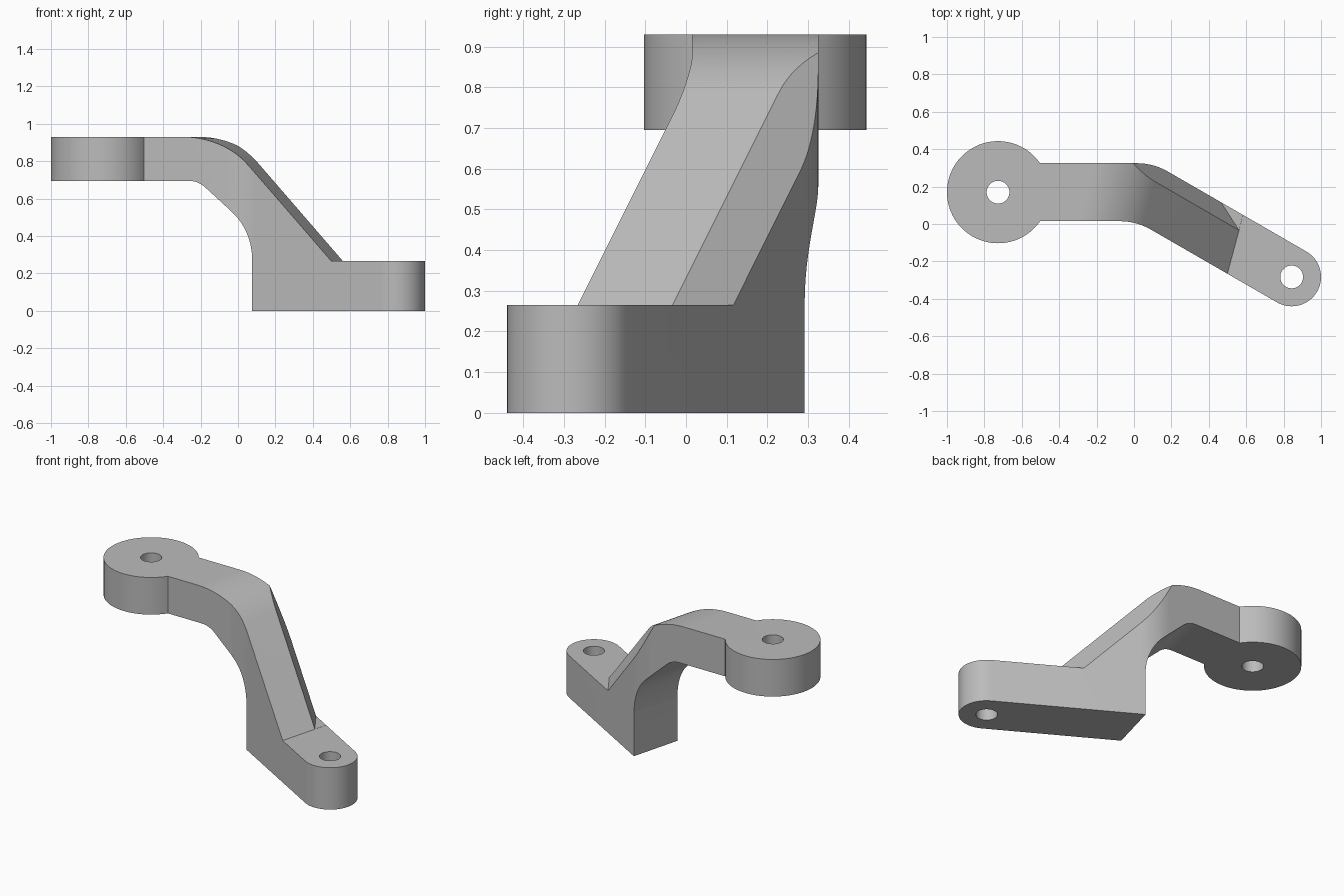
import bpy
import bmesh
from math import sin, cos, pi, atan2, radians, sqrt
from mathutils import Vector

cube = bpy.data.objects.get("Cube")
if cube:
    bpy.data.objects.remove(cube, do_unlink=True)

grey = bpy.data.materials.new("plain grey")
grey.use_nodes = True
grey.diffuse_color = (0.5, 0.5, 0.5, 1)
grey.node_tree.nodes["Principled BSDF"].inputs["Base Color"].default_value = (0.5, 0.5, 0.5, 1)


def arc(centre, r, start, end, steps):
    return [Vector((centre[0] + r * cos(start + (end - start) * i / steps),
                    centre[1] + r * sin(start + (end - start) * i / steps)))
            for i in range(steps + 1)]


def rounded(corners, steps=16):
    """Polygon whose corners (x, y, tangent length) are replaced by true arcs."""
    pts = []
    for i, (x, y, length) in enumerate(corners):
        p = Vector((x, y))
        if not length:
            pts.append(p)
            continue
        d1 = (Vector(corners[i - 1][:2]) - p).normalized()
        d2 = (Vector(corners[(i + 1) % len(corners)][:2]) - p).normalized()
        c = p + (d1 + d2) * (length / (1 + d1.dot(d2)))
        a, b = p + d1 * length - c, p + d2 * length - c
        start = atan2(a.y, a.x)
        turn = (atan2(b.y, b.x) - start + pi) % (2 * pi) - pi
        pts += arc(c, a.length, start, start + turn, steps)
    return pts


def prism(name, pts, origin, axis_a, axis_b, sweep):
    """Extrude a flat outline, laid on two axes, along the sweep vector."""
    bm = bmesh.new()
    verts = [bm.verts.new(Vector(origin) + axis_a * p[0] + axis_b * p[1]) for p in pts]
    face = bm.faces.new(verts)
    top = bmesh.ops.extrude_face_region(bm, geom=[face])["geom"]
    bmesh.ops.translate(bm, vec=sweep, verts=[v for v in top if isinstance(v, bmesh.types.BMVert)])
    bmesh.ops.remove_doubles(bm, verts=bm.verts, dist=1e-5)
    bmesh.ops.recalc_face_normals(bm, faces=bm.faces)
    mesh = bpy.data.meshes.new(name)
    bm.to_mesh(mesh)
    bm.free()
    mesh.materials.append(grey)
    obj = bpy.data.objects.new(name, mesh)
    bpy.context.collection.objects.link(obj)
    return obj


X, Y, Z = Vector((1, 0, 0)), Vector((0, 1, 0)), Vector((0, 0, 1))
FOOT, UNDER, TOP = 0.265, 0.695, 0.93
HEAD, HEAD_R = Vector((-0.727, 0.17)), 0.273
TOE, TOE_R = Vector((0.843, -0.283)), 0.157
HOLE_R = 0.061

# Plan outline: round head, straight arm, 30 degree bend, rounded toe
along = Vector((cos(radians(30)), -sin(radians(30))))
across = Vector((-along.y, along.x))
tip = TOE + along * TOE_R
front_tip, back_tip = tip - across * TOE_R, tip + across * TOE_R
front_y, back_y = HEAD.y - 0.155, HEAD.y + 0.155


def bend(corner, y):
    return corner.x + along.x * (y - corner.y) / along.y


opening = atan2(0.155, sqrt(HEAD_R ** 2 - 0.155 ** 2))
head_arc = arc(HEAD, HEAD_R, opening, 2 * pi - opening, 72)
outline = rounded([(p.x, p.y, 0) for p in head_arc] + [
    (bend(front_tip, front_y), front_y, 0.09),
    (*front_tip, TOE_R),
    (*back_tip, TOE_R),
    (bend(back_tip, back_y), back_y, 0.09)])
bracket = prism("bracket", outline, (0, 0, -0.1), X, Y, Z * 1.3)

# Side profile, swept across the bisector of the bend
skew = radians(15)
run = Vector((cos(skew), -sin(skew), 0))
sweep = Vector((sin(skew), cos(skew), 0))
profile = rounded([
    (-1.5, UNDER, 0), (-0.21, UNDER, 0.05), (0.079, 0.42, 0.15), (0.079, 0, 0),
    (1.5, 0, 0), (1.5, FOOT, 0), (0.551, FOOT, 0), (-0.091, TOP, 0.2), (-1.5, TOP, 0)])
side = prism("side_profile", profile, -sweep, run, Z, sweep * 2)

# Sloping cut along the back of the strut
cut_run = Vector((0.84, 0.54, 0)).normalized()
cut_side = Vector((-cut_run.y, cut_run.x, 0))
slope, base = 2.19, 0.454
chamfer = prism("chamfer_cutter",
                [(base, FOOT + 0.0005), (base + 1, FOOT + 0.0005), (base + 1, 1.3),
                 (base - (1.3 - FOOT) / slope, 1.3)],
                -cut_side * 2, cut_run, Z, cut_side * 4)

# Bolt holes
holes = [prism("hole_cutter", arc(c, HOLE_R, 0, 2 * pi, 40)[:-1], (0, 0, -0.3), X, Y, Z * 1.7)
         for c in (HEAD, TOE)]

# Combine into one solid
cutters = [(side, "INTERSECT"), (chamfer, "DIFFERENCE")] + [(h, "DIFFERENCE") for h in holes]
for cutter, operation in cutters:
    cutter.hide_render = True
    mod = bracket.modifiers.new(cutter.name, "BOOLEAN")
    mod.operation, mod.object, mod.solver = operation, cutter, "EXACT"
graph = bpy.context.evaluated_depsgraph_get()
solid = bpy.data.meshes.new_from_object(bracket.evaluated_get(graph))
bracket.modifiers.clear()
bracket.data = solid
for cutter, _ in cutters:
    bpy.data.objects.remove(cutter, do_unlink=True)

# Smooth the curved walls, keep the real edges sharp
bpy.ops.object.select_all(action="DESELECT")
bracket.select_set(True)
bpy.context.view_layer.objects.active = bracket
bpy.ops.object.shade_smooth_by_angle(angle=radians(20))
